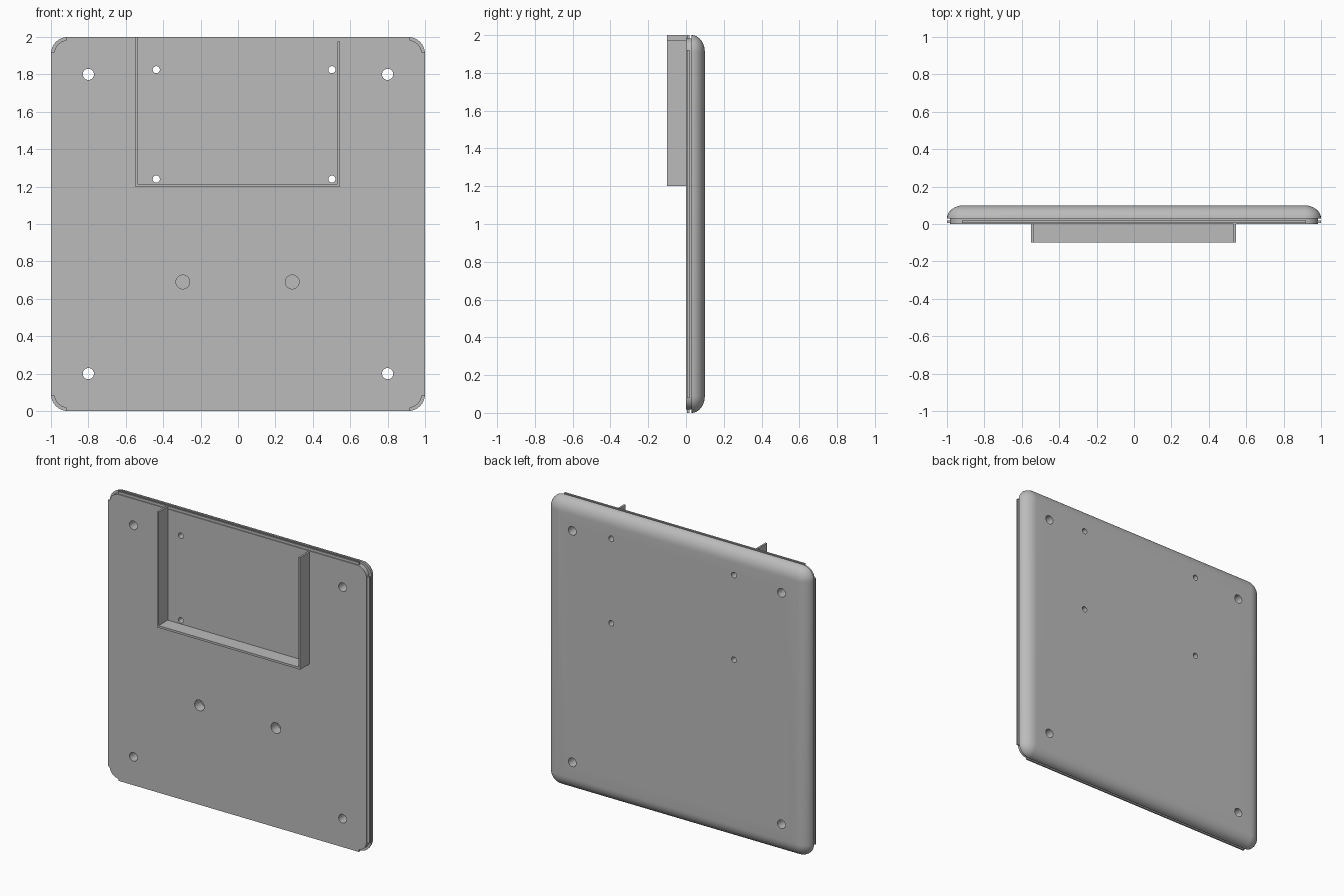
import bpy, bmesh, math
from mathutils import Matrix

if "Cube" in bpy.data.objects:
    bpy.data.objects.remove(bpy.data.objects["Cube"])

grey = bpy.data.materials.new("mid grey")
grey.diffuse_color = (0.5, 0.5, 0.5, 1)
grey.use_nodes = True
grey.node_tree.nodes["Principled BSDF"].inputs["Base Color"].default_value = grey.diffuse_color


def finish(name, bm):
    bmesh.ops.recalc_face_normals(bm, faces=bm.faces)
    me = bpy.data.meshes.new(name)
    bm.to_mesh(me)
    bm.free()
    me.materials.append(grey)
    ob = bpy.data.objects.new(name, me)
    bpy.context.collection.objects.link(ob)
    return ob


def box(name, x0, x1, y0, y1, z0, z1):
    bm = bmesh.new()
    m = Matrix.Translation(((x0+x1)/2, (y0+y1)/2, (z0+z1)/2)) @ Matrix.Diagonal((x1-x0, y1-y0, z1-z0, 1))
    bmesh.ops.create_cube(bm, size=1, matrix=m)
    return finish(name, bm)


def outline(inset, r, n=8):
    # rounded square centred on z = 1
    c = 1 - inset - r
    pts = []
    for k, (sx, sz) in enumerate([(1, 1), (-1, 1), (-1, -1), (1, -1)]):
        for i in range(n + 1):
            a = math.pi / 2 * (k + i / n)
            pts.append((sx*c + r*math.cos(a), 1 + sz*c + r*math.sin(a)))
    return pts


# Panel: square front rim, overhanging step, rounded back edge
R = 0.09
sections = [(0, 0.017), (0.03, 0.017), (0.03, 0.0)]
for i in range(1, 9):
    a = math.pi / 2 * i / 8
    sections.append((0.03 + 0.07*math.sin(a), R*(1 - math.cos(a))))
bm = bmesh.new()
rings = []
for y, inset in sections:
    rings.append([bm.verts.new((x, y, z)) for x, z in outline(inset, max(R - inset, 0.002))])
for a, b in zip(rings, rings[1:]):
    n = len(a)
    for i in range(n):
        j = (i + 1) % n
        bm.faces.new((a[i], a[j], b[j], b[i]))
bm.faces.new(rings[0])
bm.faces.new(rings[-1])
panel = finish("panel", bm)

# Holes: corner and tray holes go through, the lower pair is blind
holes = [(x, z, 0.03, 0.2) for x in (-0.8, 0.8) for z in (0.2, 1.8)]
holes += [(x, z, 0.019, 0.2) for x in (-0.437, 0.502) for z in (1.24, 1.825)]
holes += [(x, 0.69, 0.037, 0.07) for x in (-0.295, 0.29)]
bm = bmesh.new()
for x, z, r, end in holes:
    m = Matrix.Translation((x, (end - 0.05)/2, z)) @ Matrix.Rotation(math.pi/2, 4, 'X')
    bmesh.ops.create_cone(bm, cap_ends=True, segments=32, radius1=r, radius2=r, depth=end + 0.05, matrix=m)
cutter = finish("hole_cutter", bm)
mod = panel.modifiers.new("holes", 'BOOLEAN')
mod.object = cutter
mod.solver = 'EXACT'
bpy.context.view_layer.objects.active = panel
panel.select_set(True)
bpy.ops.object.modifier_apply(modifier=mod.name)
bpy.data.objects.remove(cutter)
bpy.ops.object.shade_smooth_by_angle(angle=math.radians(30))

# Thin lips along the four edges, stopping short of the corners
for s, side in ((-1, "left"), (1, "right")):
    x0, x1 = sorted((s*0.97, s))
    box(side + "_lip", x0, x1, 0.006, 0.018, 0.08, 1.92)
for z0, z1, side in ((0, 0.03, "bottom"), (1.97, 2, "top")):
    box(side + "_lip", -0.92, 0.92, 0.006, 0.018, z0, z1)

# Open-topped tray frame on the front
box("tray_left_wall", -0.55, -0.537, -0.1, 0.002, 1.2, 2.0)
box("tray_right_wall", 0.532, 0.545, -0.1, 0.002, 1.2, 1.975)
box("tray_floor", -0.537, 0.532, -0.1, 0.002, 1.2, 1.215)
